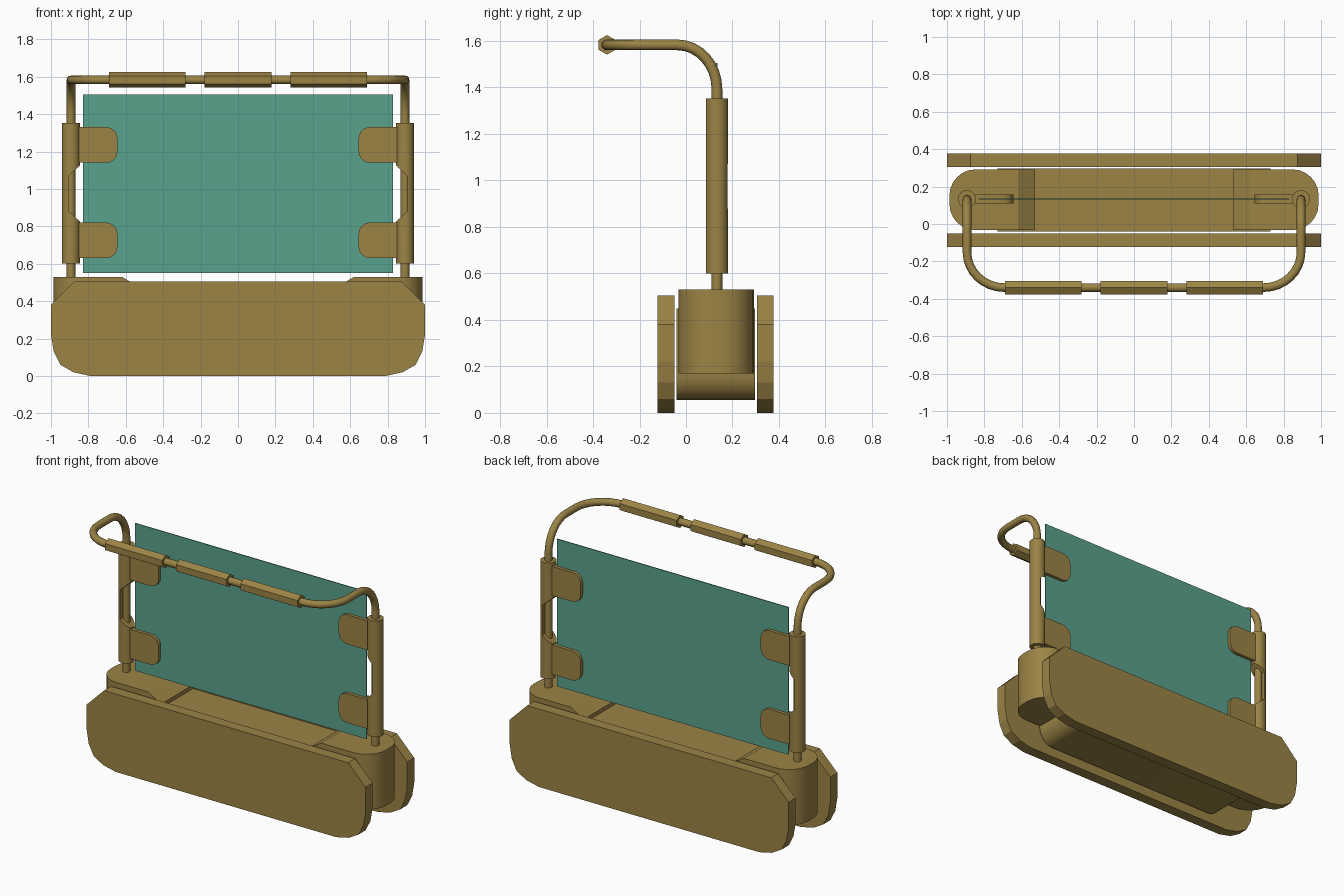
import bpy, bmesh
from math import sin, cos, pi, radians
from mathutils import Vector

if "Cube" in bpy.data.objects:
    bpy.data.objects.remove(bpy.data.objects["Cube"])


def material(name, rgb):
    m = bpy.data.materials.new(name)
    m.diffuse_color = (*rgb, 1)
    m.use_nodes = True
    m.node_tree.nodes["Principled BSDF"].inputs["Base Color"].default_value = m.diffuse_color
    return m


GOLD = material("gold_paint", (0.33, 0.23, 0.06))
GREEN = material("green_screen", (0.10, 0.36, 0.27))
PX, PY = 0.893, 0.133      # post position


def finish(name, bm, mat, smooth=None):
    bmesh.ops.recalc_face_normals(bm, faces=bm.faces[:])
    me = bpy.data.meshes.new(name)
    bm.to_mesh(me)
    bm.free()
    me.materials.append(mat)
    ob = bpy.data.objects.new(name, me)
    bpy.context.collection.objects.link(ob)
    if smooth:
        smooth_by_angle(ob, smooth)
    return ob


def select(ob):
    bpy.ops.object.select_all(action='DESELECT')
    ob.select_set(True)
    bpy.context.view_layer.objects.active = ob


def smooth_by_angle(ob, deg):
    select(ob)
    bpy.ops.object.shade_smooth_by_angle(angle=radians(deg))


def prism_bm(pts, axis, lo, hi):
    """Extrude a 2D profile along an axis ('x': yz, 'y': xz, 'z': xy)."""
    place = {'x': lambda a, b, t: (t, a, b),
             'y': lambda a, b, t: (a, t, b),
             'z': lambda a, b, t: (a, b, t)}[axis]
    bm = bmesh.new()
    low = [bm.verts.new(place(a, b, lo)) for a, b in pts]
    top = [bm.verts.new(place(a, b, hi)) for a, b in pts]
    bm.faces.new(low)
    bm.faces.new(top)
    n = len(pts)
    for i in range(n):
        j = (i + 1) % n
        bm.faces.new((low[i], low[j], top[j], top[i]))
    bmesh.ops.recalc_face_normals(bm, faces=bm.faces[:])
    return bm


def prism(name, pts, axis, lo, hi, mat=GOLD, smooth=None):
    return finish(name, prism_bm(pts, axis, lo, hi), mat, smooth)


def arc(cx, cy, rx, ry, a0, a1, n=6):
    angles = [radians(a0 + (a1 - a0) * i / n) for i in range(n + 1)]
    return [(cx + rx * cos(a), cy + ry * sin(a)) for a in angles]


def ring(cx, cy, r, n, start=0):
    return arc(cx, cy, r, r, start, start + 360, n)[:-1]


def both_sides(half):
    return half + [(-x, z) for x, z in reversed(half)]


# Front and back side plates
plate = both_sides([(0.79, 0), (0.88, 0.02), (0.95, 0.06), (0.985, 0.13),
                    (1, 0.22), (1, 0.38), (0.875, 0.505)])
prism("front_plate", plate, 'y', -0.122, -0.05)
prism("back_plate", plate, 'y', 0.305, 0.377)

# Central body with rounded lower ends
body = both_sides(arc(0.63, 0.17, 0.10, 0.115, -90, 0, 5) + [(0.73, 0.45)])
prism("central_body", body, 'y', -0.04, 0.297, smooth=30)

for s, side in ((-1, "left"), (1, "right")):
    # Rounded end block with a sloped inner edge
    y0, y1, r = -0.033, 0.292, 0.14
    plan = ([(0.53, y0)] + arc(0.987 - r, y0 + r, r, r, -90, 0)
            + arc(0.987 - r, y1 - r, r, r, 0, 90) + [(0.53, y1)])
    bm = prism_bm([(s * x, y) for x, y in plan], 'z', 0.17, 0.53)
    cut = bmesh.ops.bisect_plane(
        bm, geom=bm.verts[:] + bm.edges[:] + bm.faces[:],
        plane_co=(s * 0.62, 0, 0.53), plane_no=Vector((-s * 0.055, 0, 0.09)).normalized(),
        clear_outer=True)
    bmesh.ops.holes_fill(bm, edges=[e for e in bm.edges if e.is_boundary])
    finish(side + "_end_block", bm, GOLD, 30)

    # Clamp sleeve, notched on its inner side
    sleeve = prism(side + "_sleeve", ring(s * PX, PY, 0.048, 24), 'z', 0.60, 1.352)
    notch = [(0.905, 0.88), (0.905, 1.07), (0.845, 1.125), (0.80, 1.166),
             (0.80, 0.784), (0.845, 0.825)]
    cutter = prism("notch_cutter", [(s * x, z) for x, z in notch], 'y', PY - 0.1, PY + 0.1)
    cutter.hide_render = True
    mod = sleeve.modifiers.new("notch", 'BOOLEAN')
    mod.operation = 'DIFFERENCE'
    mod.solver = 'EXACT'
    mod.object = cutter
    select(sleeve)
    bpy.ops.object.modifier_apply(modifier=mod.name)
    bpy.data.objects.remove(cutter)
    smooth_by_angle(sleeve, 30)

    # Rounded tabs gripping the screen
    for level, z0, z1 in (("lower", 0.63, 0.82), ("upper", 1.14, 1.33)):
        r = 0.06
        tab = ([(0.87, z1)] + arc(0.645 + r, z1 - r, r, r, 90, 180)
               + arc(0.645 + r, z0 + r, r, r, 180, 270) + [(0.87, z0)])
        prism(f"{side}_{level}_tab", [(s * x, z) for x, z in tab], 'y',
              PY - 0.024, PY + 0.024, smooth=30)

# Screen panel
prism("screen", [(-0.83, 0.55), (0.83, 0.55), (0.83, 1.505), (-0.83, 1.505)],
      'y', PY - 0.003, PY + 0.003, GREEN)

# Posts and handrail as one bent tube
RY, RZ = -0.34, 1.583
half = [(PX, PY, 0.50)]
half += [(PX, y, z) for y, z in arc(PY - 0.17, RZ - 0.19, 0.17, 0.19, 0, 90, 8)]
half += [(x, y, RZ) for x, y in arc(PX - 0.20, RY + 0.19, 0.20, 0.19, 0, -90, 8)]
path = half + [(-x, y, z) for x, y, z in reversed(half)]
cu = bpy.data.curves.new("handrail", 'CURVE')
cu.dimensions = '3D'
cu.bevel_depth = 0.023
cu.bevel_resolution = 4
cu.use_fill_caps = True
sp = cu.splines.new('POLY')
sp.points.add(len(path) - 1)
for p, co in zip(sp.points, path):
    p.co = (*co, 1)
cu.materials.append(GOLD)
rail = bpy.data.objects.new("handrail", cu)
bpy.context.collection.objects.link(rail)
select(rail)
bpy.ops.object.convert(target='MESH')
smooth_by_angle(bpy.context.view_layer.objects.active, 35)

# Hexagonal grips on the handrail
for name, x0, x1 in (("left", -0.69, -0.28), ("middle", -0.18, 0.18), ("right", 0.28, 0.69)):
    prism(name + "_grip", ring(RY, RZ, 0.042, 6, 90), 'x', x0, x1)
